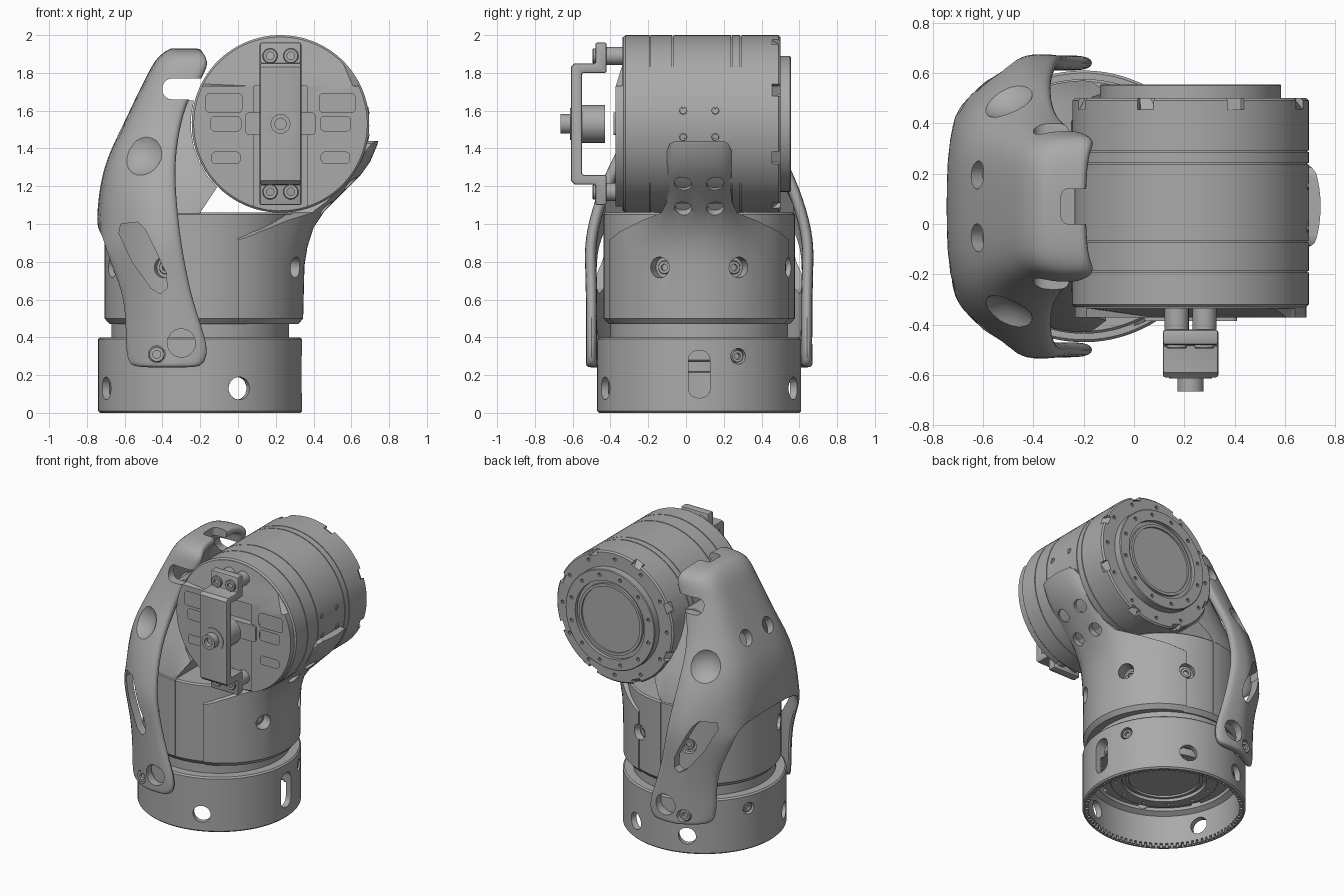
import bpy, bmesh, math
from mathutils import Vector, Matrix

cube = bpy.data.objects.get("Cube")
if cube:
    bpy.data.objects.remove(cube, do_unlink=True)

grey = bpy.data.materials.new("machined_grey")
grey.use_nodes = True
grey.diffuse_color = (0.4, 0.4, 0.4, 1)
grey.node_tree.nodes["Principled BSDF"].inputs["Base Color"].default_value = (0.4, 0.4, 0.4, 1)

CX, CY = -0.2, 0.07          # column axis
MX, MZ, R = 0.225, 1.53, 0.47  # upper drive axis and radius
Y = Vector((0, 1, 0))
EIGHT = [math.radians(22.5 + 45 * k) for k in range(8)]


def make(name, bm, normals=True):
    if normals:
        bmesh.ops.recalc_face_normals(bm, faces=bm.faces)
    me = bpy.data.meshes.new(name)
    bm.to_mesh(me)
    bm.free()
    me.materials.append(grey)
    ob = bpy.data.objects.new(name, me)
    bpy.context.collection.objects.link(ob)
    return ob


def activate(ob):
    bpy.ops.object.select_all(action='DESELECT')
    ob.select_set(True)
    bpy.context.view_layer.objects.active = ob


def modify(ob, kind, **props):
    mod = ob.modifiers.new(kind.title(), kind)
    for key, value in props.items():
        setattr(mod, key, value)
    activate(ob)
    bpy.ops.object.modifier_apply(modifier=mod.name)


def volume(mesh):
    bm = bmesh.new()
    bm.from_mesh(mesh)
    v = bm.calc_volume()
    bm.free()
    return v


def cut(ob, cutters, op='DIFFERENCE'):
    """Boolean each cutter, accepting only a result that removes some material."""
    for c in cutters:
        c.hide_render = True
        whole = ob.data.copy()
        before = volume(whole)
        for solver in ('MANIFOLD', 'EXACT', 'MANIFOLD', 'EXACT'):
            try:
                modify(ob, 'BOOLEAN', object=c, operation=op, solver=solver)
            except (RuntimeError, TypeError):
                ob.modifiers.clear()
            if 1e-6 < before - volume(ob.data) < before * .98:
                break
            ob.data = whole.copy()
            c.location += Vector((.0006, .0004, .0005))
        bpy.data.objects.remove(c, do_unlink=True)


def frame(p, d):
    return Matrix.Translation(p) @ Vector(d).to_track_quat('Z', 'Y').to_matrix().to_4x4()


def lathe(name, pts, p, d=(0, 0, 1), seg=72, closed=False):
    """Revolve (radius, height) points about direction d through p."""
    bm = bmesh.new()
    rings = [[bm.verts.new((r * math.cos(a), r * math.sin(a), t))
              for a in (2 * math.pi * (k + .3) / seg for k in range(seg))] for r, t in pts]
    pairs = list(zip(rings, rings[1:])) + ([(rings[-1], rings[0])] if closed else [])
    for a, b in pairs:
        for k in range(seg):
            n = (k + 1) % seg
            bm.faces.new((a[k], a[n], b[n], b[k]))
    bmesh.ops.remove_doubles(bm, verts=bm.verts, dist=1e-5)
    bm.transform(frame(p, d))
    return make(name, bm)


def rod(name, p, d, r, lo, hi, seg=24):
    return lathe(name, [(0, lo), (r, lo), (r, hi), (0, hi)], p, d, seg)


def prism(name, pts, lo, hi, axis='y'):
    """Extrude an (x, z) outline along y, or a (y, z) outline along x."""
    bm = bmesh.new()
    place = (lambda a, b, t: (a, t, b)) if axis == 'y' else (lambda a, b, t: (t, a, b))
    low, high = ([bm.verts.new(place(a, b, t)) for a, b in pts] for t in (lo, hi))
    bm.faces.new(low)
    bm.faces.new(high)
    for k in range(len(pts)):
        n = (k + 1) % len(pts)
        bm.faces.new((low[k], low[n], high[n], high[k]))
    return make(name, bm)


def rounded(cx, cz, w, h, r):
    out = []
    for q, (sx, sz) in enumerate([(1, 1), (-1, 1), (-1, -1), (1, -1)]):
        for k in range(6):
            a = math.pi / 2 * (q + k / 5)
            out.append((cx + sx * (w / 2 - r) + r * math.cos(a),
                        cz + sz * (h / 2 - r) + r * math.sin(a)))
    return out


def box(name, x0, x1, y0, y1, z0, z1):
    return prism(name, [(x0, z0), (x1, z0), (x1, z1), (x0, z1)], y0, y1)


def radial(a):
    return Vector((math.cos(a), math.sin(a), 0))


def screw(name, p, d, r):
    return lathe(name, [(0, -.05), (r, -.05), (r, -.005), (r * .9, 0), (r * .5, 0),
                        (r * .5, -.02), (0, -.02)], p, d, 20)


# Drive unit: grooved drum with a bolted output flange
def drive(name, p, d, front):
    pts = [(0, front), (R - .01, front), (R, front + .01)]
    for g in (-.19, -.07, .24, .29):
        pts += [(R, g - .003), (R - .006, g - .003), (R - .006, g + .003), (R, g + .003)]
    pts += [(R, .49), (R - .01, .5), (.36, .5), (.36, .55), (.355, .555), (.28, .555), (.28, .53),
            (.255, .53), (.255, .548), (.235, .548), (.235, .535), (0, .535)]
    ob = lathe(name, pts, p, d, 96)
    m = frame(p, d)
    bm = bmesh.new()
    for k in range(24):
        spot = radial(math.tau * k / 24) * (.32 if k % 2 else .42)
        depth = .555 if k % 2 else .5
        bmesh.ops.create_cone(bm, cap_ends=True, segments=10, radius1=.013, radius2=.013, depth=.06,
                              matrix=m @ Matrix.Translation(spot + Vector((0, 0, depth))))
    for a in EIGHT:
        bmesh.ops.create_cube(bm, size=1, matrix=m @ Matrix.Rotation(a, 4, 'Z')
                              @ Matrix.Translation((R, 0, .49)) @ Matrix.Diagonal((.06, .07, .07, 1)))
    cut(ob, [make("cutter", bm)])


drive("upper_drive", Vector((MX, 0, MZ)), Y, -.33)
drive("lower_drive", Vector((CX, CY, .77)), (0, 0, -1), -.27)
for y in (CY - .085, CY + .085):
    for s in (-1, 1):
        side = radial(s * .15)
        screw("drum_screw", Vector((MX, y, MZ)) + Vector((side.x, 0, side.y)) * (R + .004), (side.x, 0, side.y), .02)

# Base ring with round windows, screws, a slot and inner teeth
ring = lathe("base_ring", [(.54, .01), (.54, .39), (.53, .4), (.465, .4), (.465, .25), (.5, .23),
                           (.5, 0), (.53, 0)], (CX, CY, 0), closed=True, seg=100)
cutters = [rod("cutter", (CX, CY, z), radial(a), r, .4, .7) for a in EIGHT for z, r in ((.13, .06), (.3, .042))]
cutters.append(prism("cutter", rounded(CY, .205, .115, .25, .05), .2, .5, 'x'))
bm = bmesh.new()
for k in range(90):
    bmesh.ops.create_cube(bm, size=1, matrix=Matrix.Translation((CX, CY, 0)) @ Matrix.Rotation(math.tau * k / 90, 4, 'Z')
                          @ Matrix.Translation((.5, 0, 0)) @ Matrix.Diagonal((.04, .015, .05, 1)))
cut(ring, cutters + [make("cutter", bm)])
for a in EIGHT:
    screw("base_screw", Vector((CX, CY, .3)) + radial(a) * .53, radial(a), .034)
    screw("housing_screw", Vector((CX, CY, .77)) + radial(a) * .485, radial(a), .036)

# Housing cup around the lower drive
cup = lathe("housing_cup", [(0, .47), (.48, .47), (.506, .5), (.506, 1.05), (.496, 1.06), (0, 1.06)],
            (CX, CY, 0), seg=100)
cutters = [rod("cutter", (CX, CY, .77), radial(a), .055, .43, .75) for a in EIGHT]
cutters += [box("cutter", CX - .003, CX + .003, CY + s * .53 - .03, CY + s * .53 + .03, .5, 1.1) for s in (-1, 1)]
cut(cup, cutters)

# Support arm: a skin on the cup that swells outward and rises to the drive
outer = [(.32, .47), (.345, .5), (.352, .78), (.368, .88), (.4, .98), (.46, 1.07), (.57, 1.18),
         (.65, 1.26), (.7, 1.33), (.738, 1.42), (.742, 1.44)]
SX = CX + .045
reach = .5
arm = lathe("support_arm", [(0, .47)] + [(min(x - SX, reach), z) for x, z in outer] + [(0, 1.44)], (SX, CY, 0), seg=100)
swell = {round(z, 3): max(0, x - SX - reach) for x, z in outer}
for v in arm.data.vertices:
    if v.co.x > SX + .01:
        t = min(1, max(0, (abs(v.co.y - CY) - .14) / .24))
        v.co.x += swell[round(v.co.z, 3)] * (1 - t * t * (3 - 2 * t))
half = [(.52, .46), (.52, .88), (.42, .96), (.3, 1.02), (.2, 1.06), (.172, 1.12), (.17, 1.39), (.155, 1.425), (.12, 1.445)]
flare = [(CY + w, z) for w, z in half] + [(CY - w, z) for w, z in reversed(half)]
cut(arm, [prism("cutter", flare, 0, 1, 'x')], 'INTERSECT')
cut(arm, [rod("cutter", (MX, 0, MZ), Y, R + .003, -1, 1, 96), box("cutter", -.1, .28, -1, 1, 1.05, 2)])
cutters = [rod("cutter", (CX, CY, .77), radial(a), .055, .43, .8) for a in EIGHT if math.cos(a) > .3]
cutters += [rod("cutter", (x, y, z), (.8, 0, -.6), .046, -.05, .3)
            for y in (CY - .085, CY + .085) for x, z in ((.6, 1.21), (.47, 1.08))]
cut(arm, cutters)

# Rear bracket: raised half of the cup, tapering up against the drive
saddle = [(MX + (R + .005) * math.cos(a), MZ + (R + .005) * math.sin(a)) for a in (math.radians(225 - 10 * k) for k in range(7))]
bracket = prism("rear_bracket", [(-.8, .9), (-.2, .9), (-.2, 1.06)] + saddle + [(-.3, 1.66), (-.42, 1.6), (-.8, 1.0)],
                CY - .6, CY + .6)
cut(bracket, [lathe("cutter", [(0, .8), (.5, .8), (.5, 1.1), (.42, 1.3), (.25, 1.7), (0, 1.7)], (CX, CY, 0))], 'INTERSECT')

# Yoke shell: rows of (z, edge x, corner x, back x, back half-width, side half-width)
rows = [(.24, -.21, -.40, -.57, .48, .60), (.27, -.165, -.40, -.61, .45, .60), (.36, -.155, -.41, -.62, .44, .60),
        (.50, -.205, -.42, -.62, .44, .60), (.65, -.25, -.44, -.64, .43, .60), (.80, -.28, -.46, -.71, .39, .605),
        (.95, -.305, -.48, -.755, .37, .605), (1.2, -.33, -.47, -.735, .37, .53), (1.36, -.33, -.44, -.69, .34, .45),
        (1.5, -.31, -.42, -.62, .30, .38), (1.66, -.27, -.38, -.545, .27, .33), (1.77, -.19, -.34, -.49, .25, .295),
        (1.87, -.15, -.30, -.44, .24, .285), (1.92, -.18, -.27, -.38, .2, .22), (1.93, -.19, -.27, -.35, .08, .08)]
bm = bmesh.new()
grid = []
for z, xe, xc, xb, w, h in rows:
    side = [(xe, h), ((xe + xc) / 2, h), (xc, h), (xb, w)]
    path = side + [(xb, 0)] + [(x, -y) for x, y in reversed(side)]
    grid.append([bm.verts.new((x, CY + y, z)) for x, y in path])
for i in range(len(rows) - 1):
    for c in range(8):
        if c in (3, 4) and rows[i][0] < .9:
            continue
        a, b = grid[i], grid[i + 1]
        bm.faces.new((a[c], a[c + 1], b[c + 1], b[c]))
top = grid[-1]
for c in range(4):
    bm.faces.new([top[c], top[c + 1], top[7 - c], top[8 - c]] if c < 3 else [top[3], top[4], top[5]])
yoke = make("yoke_shell", bm, normals=False)
modify(yoke, 'SOLIDIFY', thickness=.06, offset=-1)
modify(yoke, 'SUBSURF', levels=2)
window = [(-.62, 1.0), (-.53, 1.01), (-.49, .97), (-.38, .74), (-.375, .66), (-.41, .63), (-.46, .66), (-.56, .8), (-.63, .95)]
cutters = [prism("cutter", window, -1, 1),
           rod("cutter", (-.3, 0, .37), Y, .075, -1, 1), rod("cutter", (-.43, 0, .31), Y, .045, -1, 1),
           prism("cutter", rounded(-.25, 1.715, .3, .11, .05), -1, 1),
           prism("cutter", rounded(-.19, CY, .2, .14, .03), -1, 1)]
slot = cutters[-1]
for v in slot.data.vertices:          # lay the head slot flat so it opens upward
    x, y, z = v.co
    v.co = (x, z, 1.8 + y * .2)
slot.data.flip_normals()
cutters += [rod("cutter", (-.595, CY + s * .125, 1.47), (-.8, 0, .6), .056, -.15, .2) for s in (-1, 1)]
for s in (-1, 1):
    n = Vector((-.42, s * .82, .38)).normalized()
    bm = bmesh.new()
    bmesh.ops.create_uvsphere(bm, u_segments=32, v_segments=16, radius=.16,
                              matrix=Matrix.Translation(Vector((-.49, CY + s * .41, 1.36)) + n * .125))
    cutters.append(make("cutter", bm))
cut(yoke, cutters)
for s in (-1, 1):
    screw("yoke_screw", (-.43, CY + s * .56, .31), Y * s, .042)

# Front cap plates with pockets, and the rib between them
cap = rod("cap_plate", (MX, 0, MZ), Y, .46, -.372, -.325, 96)
cutters = [box("cutter", MX - .14, MX + .14, -.5, -.335, 1, 2.1), box("cutter", -.4, .9, -.5, -.335, 1.73, 2.1)]
for s in (-1, 1):
    for dx, z, w, h in ((.3, 1.64, .19, .1), (.29, 1.53, .16, .075), (.29, 1.35, .15, .06)):
        cutters.append(prism("cutter", rounded(MX + s * dx, z, w, h, .02), -.4, -.345))
    cutters += [rod("cutter", (MX + s * dx, 0, z), Y, .02, -.4, -.345, 12) for dx, z in ((.3, 1.46), (.16, 1.37))]
    cutters.append(rod("cutter", (MX + s * .44, 0, MZ), Y, .035, -.4, -.345, 16))
cut(cap, cutters)
prism("cap_rib", rounded(MX, MZ, .37, .12, .02), -.385, -.33)

# Front bracket bridging the cap
c_half = [(-.61, .3), (-.59, .32), (-.48, .32), (-.48, .43), (-.42, .43), (-.42, .27), (-.55, .27)]
c_shape = [(y, MZ + h) for y, h in c_half] + [(y, MZ - h) for y, h in reversed(c_half)]
bracket = prism("front_bracket", c_shape, MX - .11, MX + .11, 'x')
modify(bracket, 'BEVEL', width=.01, segments=2, limit_method='ANGLE', angle_limit=math.radians(50))
cut(bracket, [rod("cutter", (MX, 0, MZ + s * .22), Y, .036, -.7, -.5) for s in (-1, 1)])
for s in (-1, 1):
    for t in (-1, 1):
        p = Vector((MX + t * .055, 0, MZ + s * .36))
        rod("bracket_post", p, Y, .048, -.42, -.32)
        screw("bracket_screw", p - Y * .495, -Y, .04)
rod("shaft_hub", (MX, 0, MZ), Y, .1, -.56, -.43, 40)
lathe("shaft_tip", [(0, .55), (.085, .55), (.085, .615), (.052, .615), (.052, .665), (.03, .665), (.03, .63), (0, .63)],
      (MX, 0, MZ), -Y, 40)

for ob in [o for o in bpy.context.scene.objects if o.type == 'MESH' and grey.name in o.data.materials]:
    activate(ob)
    bpy.ops.object.shade_smooth_by_angle(angle=math.radians(32))
